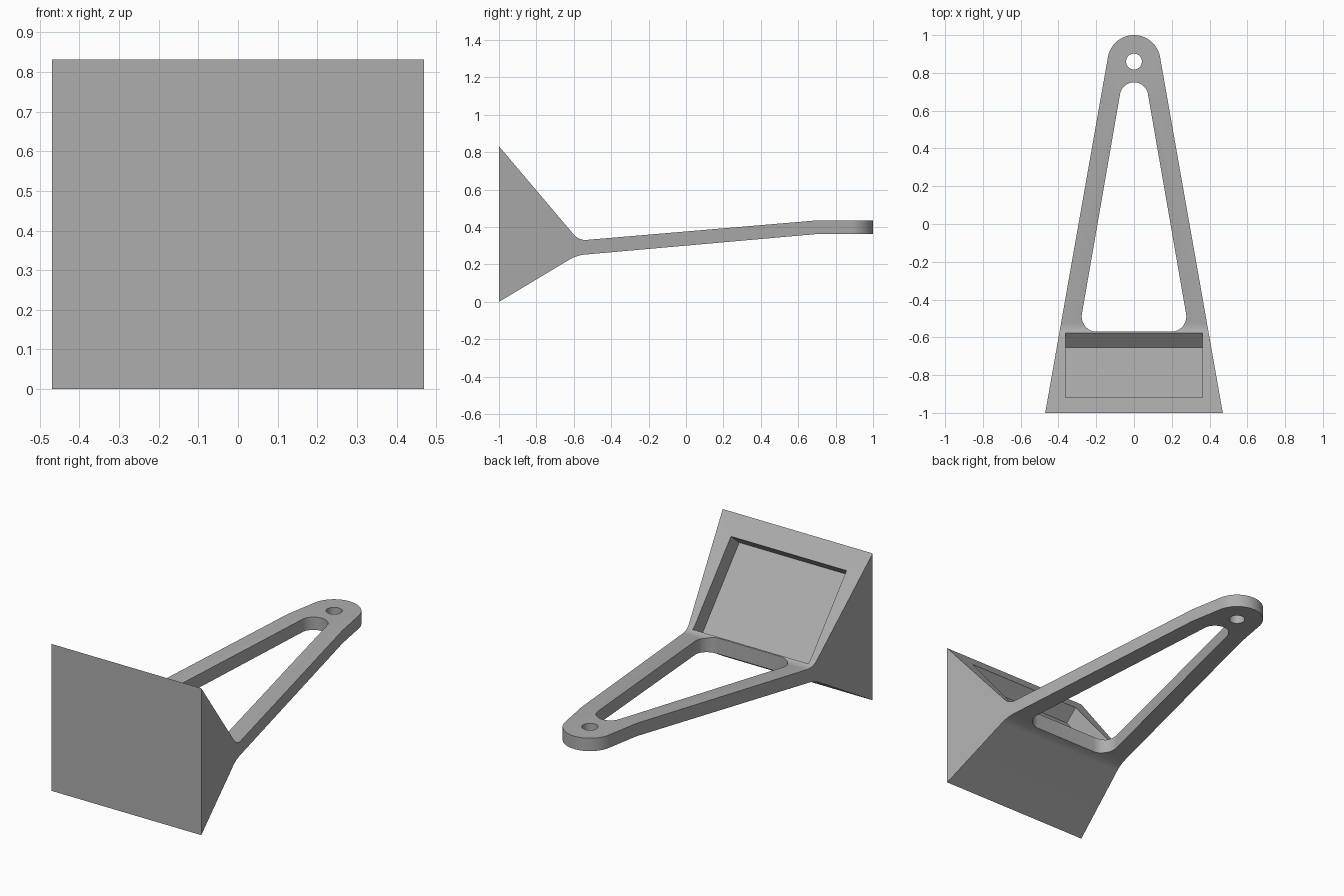
import bpy, bmesh
from math import sin, cos, radians
from mathutils import Vector

cube = bpy.data.objects.get("Cube")
if cube:
    bpy.data.objects.remove(cube, do_unlink=True)

grey = bpy.data.materials.new("plain grey")
grey.use_nodes = True
grey.diffuse_color = (0.42, 0.42, 0.42, 1)
grey.node_tree.nodes["Principled BSDF"].inputs["Base Color"].default_value = (0.42, 0.42, 0.42, 1)


def arc(cx, cy, r, start, end, steps=12):
    angles = [radians(start + (end - start) * i / steps) for i in range(steps + 1)]
    return [(cx + r * cos(a), cy + r * sin(a)) for a in angles]


def fillet(before, corner, after, length=0.045, steps=8):
    """Round a corner with a short curve tangent to both sides."""
    c = Vector(corner)
    a = c + (Vector(before) - c).normalized() * length
    b = c + (Vector(after) - c).normalized() * length
    ts = [i / steps for i in range(steps + 1)]
    return [tuple(a * (1 - t) ** 2 + c * 2 * t * (1 - t) + b * t * t) for t in ts]


def mirrored(half):
    """Complete a right-hand outline with its mirror image."""
    return half + [(-x, y) for x, y in reversed(half) if abs(x) > 1e-5]


def prism(name, points, low, high, along="z"):
    place = (lambda p, d: (p[0], p[1], d)) if along == "z" else (lambda p, d: (d, p[0], p[1]))
    bm = bmesh.new()
    face = bm.faces.new([bm.verts.new(place(p, low)) for p in points])
    out = bmesh.ops.extrude_face_region(bm, geom=[face])
    shift = Vector(place((0, 0), high - low))
    bmesh.ops.translate(bm, vec=shift, verts=[v for v in out["geom"] if isinstance(v, bmesh.types.BMVert)])
    bmesh.ops.recalc_face_normals(bm, faces=bm.faces)
    mesh = bpy.data.meshes.new(name)
    bm.to_mesh(mesh)
    bm.free()
    mesh.materials.append(grey)
    obj = bpy.data.objects.new(name, mesh)
    bpy.context.collection.objects.link(obj)
    return obj


def combine(body, tool, operation):
    tool.hide_render = True
    mod = body.modifiers.new(tool.name, "BOOLEAN")
    mod.object, mod.operation, mod.solver = tool, operation, "EXACT"
    bpy.context.view_layer.objects.active = body
    bpy.ops.object.modifier_apply(modifier=mod.name)
    bpy.data.objects.remove(tool, do_unlink=True)


# Side profile: flared wedge at the front, rising arm, level tip
wedge_low, wedge_high = (-1, 0), (-1, 0.832)
under, over = (-0.585, 0.249), (-0.573, 0.328)
bend_low, bend_high = (0.69, 0.362), (0.69, 0.435)
profile = [wedge_low] + fillet(wedge_low, under, bend_low)
profile += [bend_low, (1.1, 0.362), (1.1, 0.435), bend_high]
profile += fillet(bend_high, over, wedge_high) + [wedge_high]
body = prism("tapered_bracket", profile, -0.6, 0.6, "x")

# Tapered plan with a rounded tip
plan = mirrored([(0.47, -1)] + arc(0, 0.86, 0.14, 10, 90, 20))
combine(body, prism("plan_outline", plan, -0.2, 1.2), "INTERSECT")

# Long rounded triangular opening
window = mirrored(arc(0.197, -0.49, 0.08, -90, 10) + arc(0, 0.675, 0.075, 10, 90))
combine(body, prism("arm_opening", window, -0.2, 1.2), "DIFFERENCE")

# Round hole in the tip
combine(body, prism("tip_hole", arc(0, 0.86, 0.042, 0, 348.75, 31), -0.2, 1.2), "DIFFERENCE")

# Rectangular pocket sunk square to the sloping rear of the wedge
slope = (Vector((-0.6, 0.36)) - Vector(wedge_high)).normalized()
outward = Vector((-slope.y, slope.x))
top = Vector((-0.92, 0.736))
bottom = top + slope * 0.524
pocket = [top - outward * 0.096, bottom - outward * 0.096, bottom + outward * 0.2, top + outward * 0.2]
combine(body, prism("rear_pocket", pocket, -0.362, 0.362, "x"), "DIFFERENCE")

# Smooth rounds, crisp edges
bpy.ops.object.select_all(action="DESELECT")
body.select_set(True)
bpy.context.view_layer.objects.active = body
bpy.ops.object.shade_smooth_by_angle(angle=radians(25))
